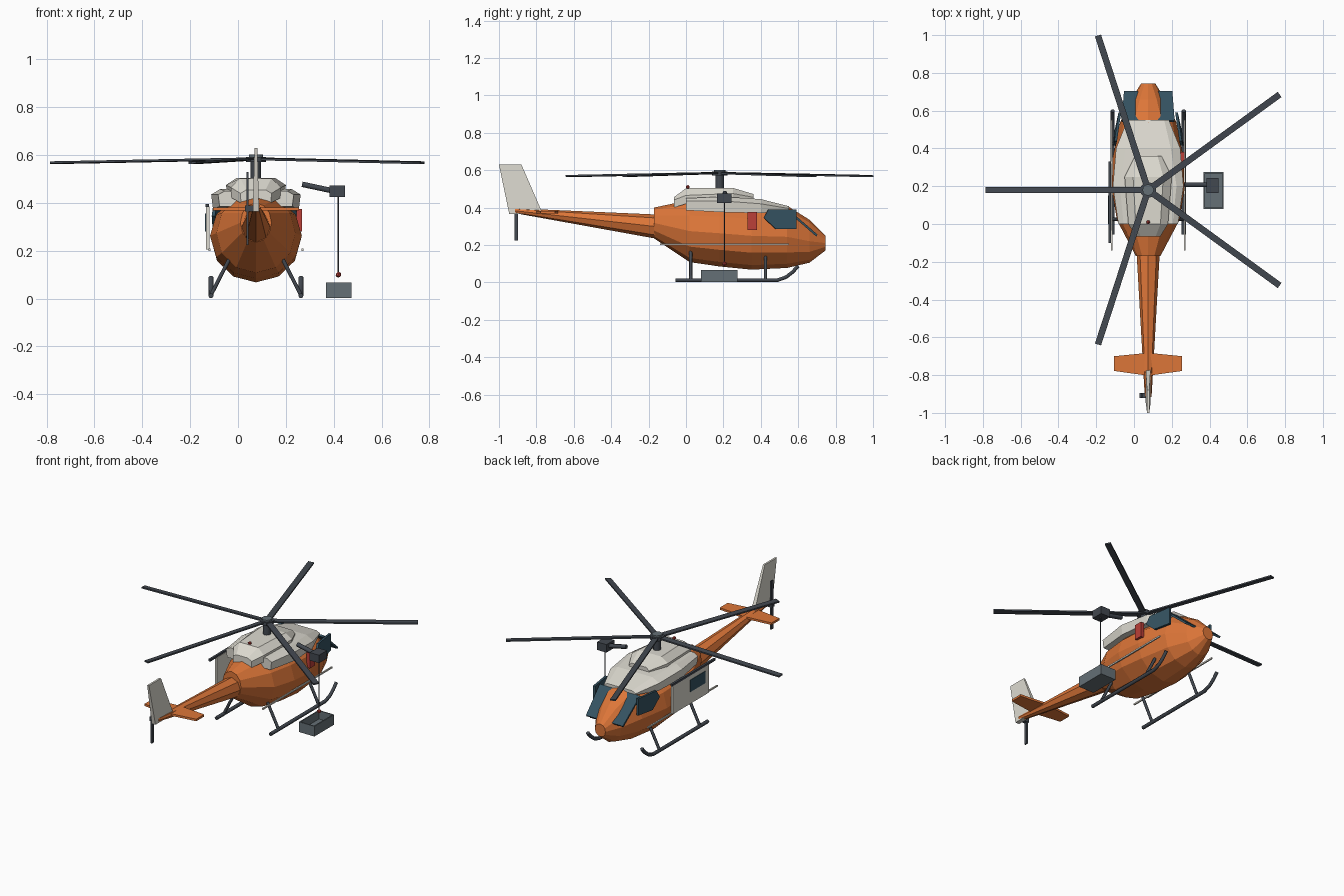
import bpy, bmesh, math
from mathutils import Vector, Matrix

if "Cube" in bpy.data.objects:
    bpy.data.objects.remove(bpy.data.objects["Cube"])

CX = 0.075  # fuselage centre line


def mat(name, rgb):
    m = bpy.data.materials.new(name)
    m.diffuse_color = (*rgb, 1)
    m.use_nodes = True
    m.node_tree.nodes["Principled BSDF"].inputs["Base Color"].default_value = m.diffuse_color
    return m


ORANGE = mat("orange", (0.72, 0.18, 0.04))
WHITE = mat("off_white", (0.72, 0.70, 0.63))
DARK = mat("dark_metal", (0.055, 0.065, 0.08))
GLASS = mat("glass", (0.035, 0.085, 0.12))
RED = mat("red", (0.5, 0.05, 0.04))
STEEL = mat("steel", (0.13, 0.16, 0.18))


def finish(name, bm, m):
    bmesh.ops.recalc_face_normals(bm, faces=bm.faces)
    me = bpy.data.meshes.new(name)
    bm.to_mesh(me)
    bm.free()
    me.materials.append(m)
    ob = bpy.data.objects.new(name, me)
    bpy.context.collection.objects.link(ob)
    return ob


def loft(name, rings, m):
    """Skin a list of equal-length point rings and cap both ends."""
    bm = bmesh.new()
    vs = [[bm.verts.new(p) for p in r] for r in rings]
    n = len(vs[0])
    for a, b in zip(vs, vs[1:]):
        for i in range(n):
            bm.faces.new((a[i], a[(i + 1) % n], b[(i + 1) % n], b[i]))
    bm.faces.new(vs[0][::-1])
    bm.faces.new(vs[-1])
    return finish(name, bm, m)


def oval(y, w, lo, hi, n=12):
    c, h = (lo + hi) / 2, (hi - lo) / 2
    return [(CX + w * math.sin(2 * math.pi * i / n), y, c - h * math.cos(2 * math.pi * i / n)) for i in range(n)]


def box(name, lo, hi, m):
    ring = lambda z: [(lo[0], lo[1], z), (hi[0], lo[1], z), (hi[0], hi[1], z), (lo[0], hi[1], z)]
    return loft(name, [ring(lo[2]), ring(hi[2])], m)


def plate(name, pts, thick, m):
    """Flat polygon thickened evenly along its normal."""
    p = [Vector(q) for q in pts]
    n = (p[1] - p[0]).cross(p[2] - p[0]).normalized() * thick / 2
    return loft(name, [[q - n for q in p], [q + n for q in p]], m)


def tube(name, pts, r, m, res=1):
    cu = bpy.data.curves.new(name, "CURVE")
    cu.dimensions = "3D"
    cu.bevel_depth, cu.bevel_resolution, cu.use_fill_caps = r, res, True
    sp = cu.splines.new("POLY")
    sp.points.add(len(pts) - 1)
    for s, p in zip(sp.points, pts):
        s.co = (*p, 1)
    tmp = bpy.data.objects.new(name, cu)
    bpy.context.collection.objects.link(tmp)
    me = bpy.data.meshes.new_from_object(tmp.evaluated_get(bpy.context.evaluated_depsgraph_get()))
    bpy.data.objects.remove(tmp)
    me.materials.clear()
    me.materials.append(m)
    ob = bpy.data.objects.new(name, me)
    bpy.context.collection.objects.link(ob)
    return ob


def ball(name, c, r, m):
    bm = bmesh.new()
    bmesh.ops.create_icosphere(bm, subdivisions=1, radius=r, matrix=Matrix.Translation(c))
    return finish(name, bm, m)


# Fuselage and tail boom
loft("fuselage", [oval(*s) for s in (
    (0.745, 0.037, 0.17, 0.25), (0.66, 0.09, 0.105, 0.335), (0.54, 0.148, 0.077, 0.41),
    (0.35, 0.188, 0.068, 0.43), (0.18, 0.192, 0.085, 0.44), (0.02, 0.165, 0.108, 0.44),
    (-0.17, 0.065, 0.235, 0.40))], ORANGE)
loft("tail_boom", [oval(-0.14, 0.062, 0.23, 0.362, 8), oval(-0.915, 0.018, 0.37, 0.396, 8)], ORANGE)


# Roof deck and engine cowling
def roof(y, w, top, lo, mid, hi):
    h = [(w * 0.96, lo), (w, mid), (top, hi)]
    return [(CX + x, y, z) for x, z in h] + [(CX - x, y, z) for x, z in h[::-1]]


loft("roof_deck", [roof(*s) for s in (
    (0.0, 0.158, 0.13, 0.385, 0.435, 0.45), (0.2, 0.187, 0.15, 0.375, 0.435, 0.458),
    (0.4, 0.17, 0.12, 0.37, 0.42, 0.445), (0.55, 0.11, 0.085, 0.385, 0.395, 0.407))], WHITE)
loft("engine_cowling", [roof(*s) for s in (
    (-0.065, 0.065, 0.04, 0.40, 0.44, 0.455), (0.0, 0.105, 0.065, 0.42, 0.465, 0.503),
    (0.25, 0.125, 0.08, 0.43, 0.475, 0.505), (0.36, 0.07, 0.05, 0.43, 0.455, 0.472))], WHITE)
ball("beacon", (CX, 0.01, 0.51), 0.011, RED)

# Fin, stabiliser, tail rotor
fin = [(-0.945, 0.365, 0.013), (-0.765, 0.365, 0.013), (-0.88, 0.63, 0.006), (-1.0, 0.63, 0.006)]
loft("tail_fin", [[(CX + s * t, y, z) for y, z, t in fin] for s in (-1, 1)], WHITE)
st = [(-0.18, -0.70), (0, -0.682), (0.18, -0.70), (0.18, -0.778), (0, -0.803), (-0.18, -0.778)]
loft("stabiliser", [[(CX + x, y, z) for x, y in st] for z in (0.368, 0.381)], ORANGE)
box("tail_rotor_hub", (0.03, -0.92, 0.365), (0.065, -0.895, 0.39), DARK)
box("tail_rotor_blades", (0.036, -0.918, 0.225), (0.044, -0.898, 0.53), DARK)

# Main rotor
HUB = Vector((CX, 0.18, 0))


def disc(name, r, lo, hi, m):
    ring = lambda z: [(HUB.x + r * math.cos(i * math.pi / 6), HUB.y + r * math.sin(i * math.pi / 6), z) for i in range(12)]
    return loft(name, [ring(lo), ring(hi)], m)


disc("rotor_mast", 0.022, 0.48, 0.58, DARK)
disc("rotor_hub", 0.042, 0.572, 0.592, DARK)
disc("rotor_cap", 0.03, 0.592, 0.602, STEEL)
for k in range(5):
    a = math.pi + k * math.tau / 5
    d, s = Vector((math.cos(a), math.sin(a), 0)), Vector((-math.sin(a), math.cos(a), 0))
    rings = [[HUB + d * r + s * w + Vector((0, 0, z + t)) for w, t in
              ((-0.017, -0.006), (0.017, -0.003), (0.017, 0.006), (-0.017, 0.003))]
             for r, z in ((0.03, 0.584), (0.86, 0.568))]
    loft("rotor_blade_%d" % (k + 1), rings, DARK)

# Mirrored side parts: skids, struts, rails, windows
for side, s in (("left", -1), ("right", 1)):
    X = lambda o: CX + s * o
    tube("skid_" + side, [(X(0.188), y, z) for y, z in (
        (-0.055, 0.012), (0.49, 0.012), (0.535, 0.028), (0.57, 0.055), (0.6, 0.088))], 0.011, DARK)
    for i, y in enumerate((0.025, 0.425)):
        tube("skid_strut_%s_%d" % (side, i + 1), [(X(0.188), y, 0.015), (X(0.11), y, 0.168)], 0.009, DARK)
    box("door_rail_" + side, (X(0.194) - 0.004, -0.14, 0.2), (X(0.194) + 0.004, 0.55, 0.209), WHITE)
    plate("side_window_" + side, [(X(0.178), 0.415, 0.345), (X(0.172), 0.44, 0.39), (X(0.15), 0.59, 0.39),
                                  (X(0.15), 0.59, 0.285), (X(0.174), 0.48, 0.285)], 0.014, GLASS)
    plate("windshield_" + side, [(X(0.035), 0.70, 0.25), (X(0.128), 0.70, 0.25),
                                 (X(0.14), 0.545, 0.385), (X(0.04), 0.545, 0.385)], 0.012, GLASS)

# Sliding door on the left, marker panel on the right
box("sliding_door", (-0.134, -0.035, 0.205), (-0.12, 0.32, 0.385), WHITE)
box("door_window", (-0.137, 0.0, 0.28), (-0.13, 0.15, 0.355), GLASS)
box("door_upper_track", (-0.136, -0.1, 0.383), (-0.122, 0.33, 0.396), DARK)
box("marker_panel", (0.245, 0.33, 0.28), (0.268, 0.38, 0.375), RED)

# Rescue hoist with basket
tube("hoist_arm", [(0.268, 0.208, 0.478), (0.39, 0.208, 0.452)], 0.013, DARK)
box("hoist_winch", (0.383, 0.165, 0.424), (0.448, 0.243, 0.474), DARK)
tube("hoist_cable", [(0.42, 0.205, 0.43), (0.42, 0.205, 0.1)], 0.003, DARK)
ball("hoist_hook", (0.42, 0.205, 0.1), 0.013, RED)
x0, x1, y0, y1, t = 0.368, 0.475, 0.08, 0.275, 0.007
box("basket_floor", (x0, y0, 0.003), (x1, y1, 0.015), STEEL)
for i, (a, b) in enumerate((((x0, y0), (x0 + t, y1)), ((x1 - t, y0), (x1, y1)),
                            ((x0, y0), (x1, y0 + t)), ((x0, y1 - t), (x1, y1)))):
    box("basket_wall_%d" % (i + 1), (*a, 0.003), (*b, 0.067), STEEL)
